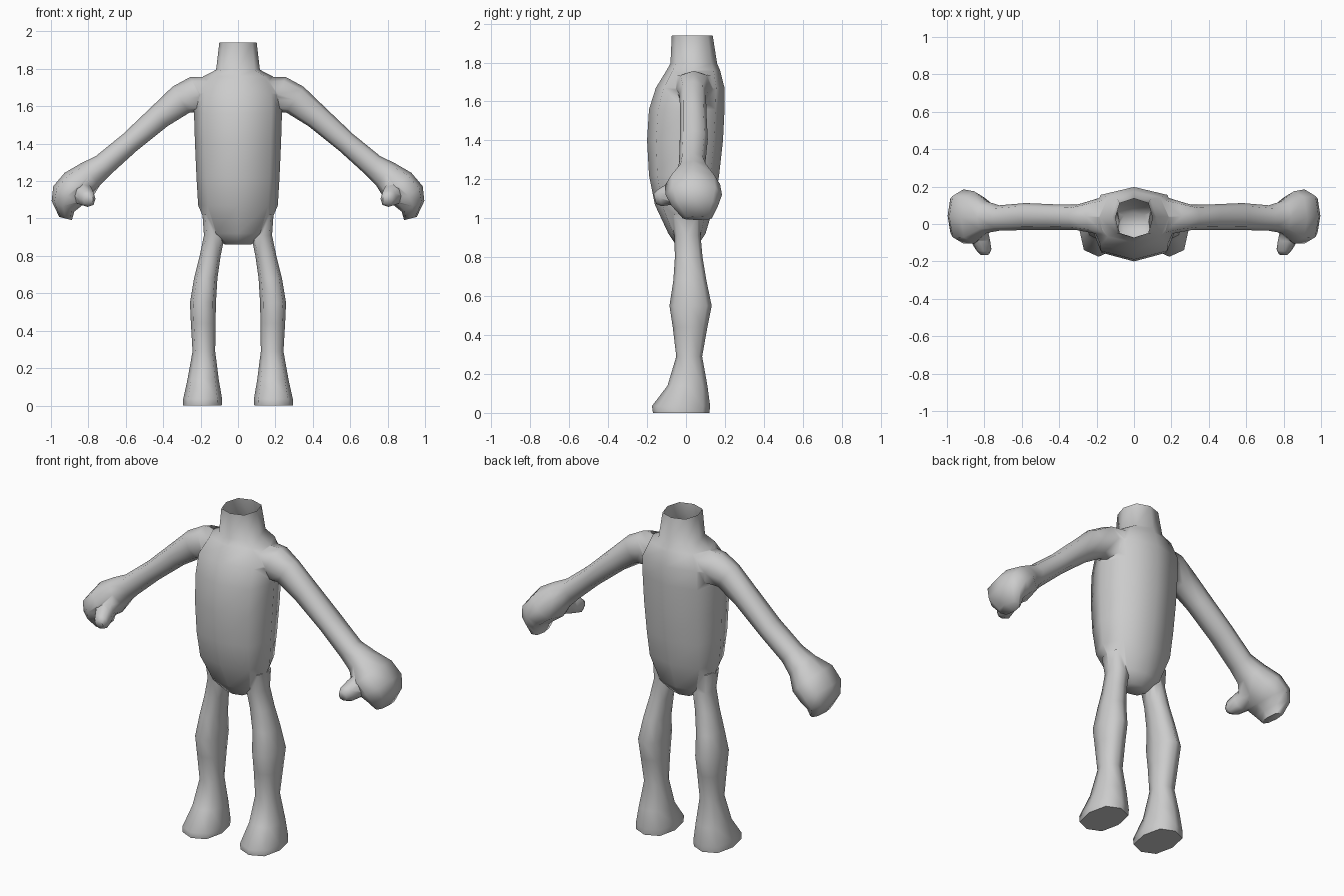
import bpy, bmesh, math
from mathutils import Vector

if "Cube" in bpy.data.objects:
    bpy.data.objects.remove(bpy.data.objects["Cube"])

DIAG = 0.76  # fullness of the diagonal corners of each 8-sided ring


def loft(name, rings):
    """Closed 8-sided skin through rings of (centre, half axis u, half axis v)."""
    bm = bmesh.new()
    loops = []
    for c, u, v in rings:
        c, u, v = Vector(c), Vector(u), Vector(v)
        loop = []
        for i in range(8):
            a = i * math.pi / 4
            k = DIAG / math.sqrt(0.5) if i % 2 else 1.0
            loop.append(bm.verts.new(c + u * math.cos(a) * k + v * math.sin(a) * k))
        loops.append(loop)
    for a, b in zip(loops, loops[1:]):
        for i in range(8):
            j = (i + 1) % 8
            bm.faces.new((a[i], a[j], b[j], b[i]))
    bm.faces.new(loops[0])
    bm.faces.new(loops[-1])
    bmesh.ops.recalc_face_normals(bm, faces=bm.faces[:])
    mesh = bpy.data.meshes.new(name)
    bm.to_mesh(mesh)
    bm.free()
    ob = bpy.data.objects.new(name, mesh)
    bpy.context.collection.objects.link(ob)
    return ob


def flat_ring(z, x0, x1, y0, y1, s=1):
    return ((s * (x0 + x1) / 2, (y0 + y1) / 2, z), ((x1 - x0) / 2, 0, 0), (0, (y1 - y0) / 2, 0))


def limb_ring(x, z, nx, nz, h, cy, ry, s):
    n = Vector((s * nx, 0, nz)).normalized() * h
    return ((s * x, cy, z), n, (0, ry, 0))


def union(target, other):
    m = target.modifiers.new("union", 'BOOLEAN')
    m.operation, m.solver, m.object = 'UNION', 'EXACT', other
    bpy.context.view_layer.objects.active = target
    bpy.ops.object.modifier_apply(modifier=m.name)
    bpy.data.objects.remove(other)


# Torso and neck: z, half width, front y, back y
TORSO = [(0.86, .07, -.05, .06), (0.92, .15, -.09, .10), (1.07, .213, -.16, .145),
         (1.22, .222, -.19, .17), (1.40, .23, -.20, .19), (1.56, .235, -.19, .198),
         (1.67, .235, -.155, .198), (1.76, .185, -.10, .175), (1.795, .117, -.08, .16),
         (1.94, .10, -.073, .137)]
# Leg and foot: z, inner x, outer x, front y, back y
LEG = [(1.02, .06, .19, -.08, .08), (0.91, .07, .182, -.06, .075), (0.80, .093, .205, -.057, .085),
       (0.68, .11, .235, -.065, .105), (0.55, .118, .257, -.085, .132), (0.44, .12, .252, -.068, .11),
       (0.29, .122, .243, -.05, .083), (0.14, .103, .27, -.095, .11), (0.035, .085, .293, -.175, .124),
       (0.0, .087, .293, -.17, .12)]
# Arm and fist: x, z, section direction x/z, half height, centre y, half depth
ARM = [(.12, 1.66, .3, .95, .10, .04, .12), (.215, 1.665, .4, .92, .10, .04, .09),
       (.305, 1.635, .55, .83, .083, .035, .068), (.42, 1.545, .62, .78, .067, .037, .068),
       (.58, 1.405, .62, .78, .058, .04, .072), (.72, 1.285, .62, .78, .063, .032, .068),
       (.79, 1.235, .65, .76, .078, .037, .085), (.855, 1.175, .72, .69, .1, .035, .14),
       (.912, 1.12, .82, .57, .092, .04, .145), (.936, 1.065, .9, .43, .067, .045, .12),
       (.922, 1.0, 1, .25, .035, .058, .075)]

body = loft("body", [flat_ring(z, -x, x, f, b) for z, x, f, b in TORSO])
for s in (1, -1):
    union(body, loft("leg", [flat_ring(*r, s) for r in LEG]))
    union(body, loft("arm", [limb_ring(*r, s) for r in ARM]))
    # Thumb, pointing forward and inward
    union(body, loft("thumb", [((s * x, y, z), (s * r, 0, 0), (0, -.25 * r, r)) for x, y, z, r in
                               ((.85, .0, 1.15, .06), (.825, -.08, 1.125, .054),
                                (.805, -.135, 1.105, .043), (.80, -.16, 1.10, .026))]))

# Open the neck
bm = bmesh.new()
bm.from_mesh(body.data)
cap = [f for f in bm.faces if f.calc_center_median().z > 1.935]
bmesh.ops.delete(bm, geom=cap, context='FACES')
bm.to_mesh(body.data)
bm.free()

bpy.ops.object.select_all(action='DESELECT')
body.select_set(True)
bpy.context.view_layer.objects.active = body
bpy.ops.object.shade_smooth_by_angle(angle=math.radians(65))
